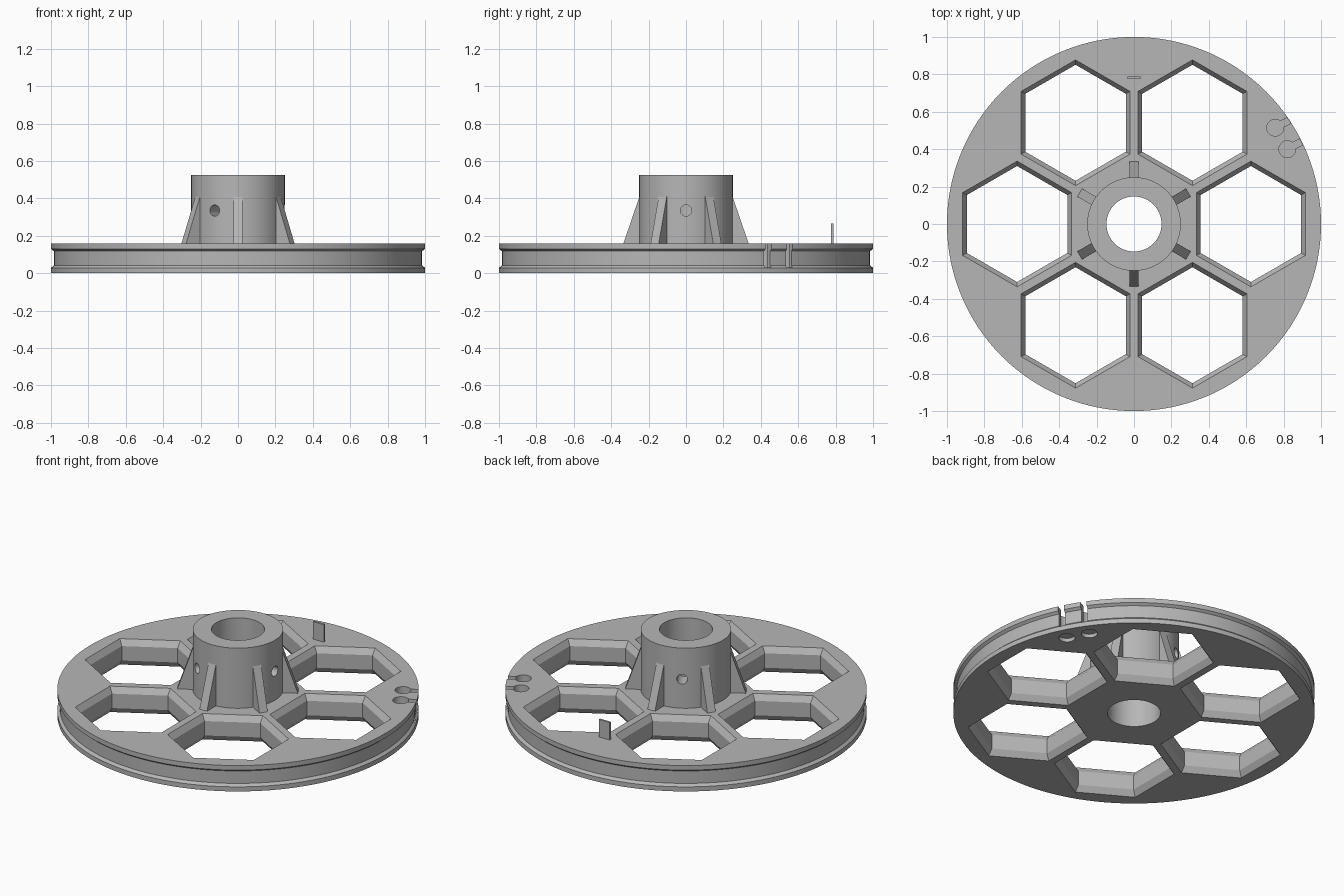
import bpy, bmesh
from math import cos, sin, pi, radians
from mathutils import Matrix, Vector

old = bpy.data.objects.get("Cube")
if old:
    bpy.data.objects.remove(old, do_unlink=True)

grey = bpy.data.materials.new("plain grey")
grey.use_nodes = True
grey.diffuse_color = (0.47, 0.47, 0.47, 1)
grey.node_tree.nodes["Principled BSDF"].inputs["Base Color"].default_value = grey.diffuse_color

TOP = 0.158       # wheel thickness
HUB_TOP = 0.525
HUB_R = 0.25


def finish(name, bm):
    bmesh.ops.recalc_face_normals(bm, faces=bm.faces)
    mesh = bpy.data.meshes.new(name)
    bm.to_mesh(mesh)
    bm.free()
    mesh.materials.append(grey)
    obj = bpy.data.objects.new(name, mesh)
    bpy.context.collection.objects.link(obj)
    return obj


def lathe(name, profile, sides, start=0.0, closed=True):
    """Turn an (r, z) profile about z; a solid profile gets end caps."""
    bm = bmesh.new()
    rings = []
    for r, z in profile:
        angles = [start + 2 * pi * i / sides for i in range(sides)]
        rings.append([bm.verts.new((r * cos(a), r * sin(a), z)) for a in angles])
    pairs = list(zip(rings, rings[1:]))
    if closed:
        pairs.append((rings[-1], rings[0]))
    else:
        bm.faces.new(rings[0])
        bm.faces.new(rings[-1])
    for low, high in pairs:
        for i in range(sides):
            j = (i + 1) % sides
            bm.faces.new((low[i], low[j], high[j], high[i]))
    return finish(name, bm)


def box(name, low, high):
    bm = bmesh.new()
    bmesh.ops.create_cube(bm, size=1)
    low, high = Vector(low), Vector(high)
    for v in bm.verts:
        v.co = [(a + b) / 2 + c * (b - a) for a, b, c in zip(low, high, v.co)]
    return finish(name, bm)


def activate(obj):
    bpy.ops.object.select_all(action='DESELECT')
    obj.select_set(True)
    bpy.context.view_layer.objects.active = obj


def cut(target, cutter, matrix):
    cutter.data.transform(matrix)
    cutter.hide_render = True
    mod = target.modifiers.new("cut", 'BOOLEAN')
    mod.operation, mod.solver, mod.object = 'DIFFERENCE', 'EXACT', cutter
    activate(target)
    bpy.ops.object.modifier_apply(modifier=mod.name)
    bpy.data.objects.remove(cutter, do_unlink=True)


def turn(degrees):
    return Matrix.Rotation(radians(degrees), 4, 'Z')


# Wheel with grooved rim, raised hub and through bore
wheel = lathe("grooved_wheel_and_hub", [
    (0.147, 0), (1, 0), (1, 0.028), (0.985, 0.042), (0.985, 0.118), (1, 0.13),
    (1, TOP), (HUB_R, TOP), (HUB_R, HUB_TOP), (0.147, HUB_TOP)], 128)

# Six hexagonal windows, chamfered on both faces
for k in range(6):
    chamfer, extra = 0.035, 0.02
    wide = 0.31 + 0.026 * (chamfer + extra) / chamfer
    window = lathe("window_cutter", [
        (wide, -extra), (0.31, chamfer), (0.31, TOP - chamfer), (wide, TOP + extra)],
        6, pi / 6, closed=False)
    cut(wheel, window, Matrix.Translation(turn(60 * k) @ Vector((0.625, 0, 0))))

# Three set-screw holes through the hub wall
for k in range(3):
    drill = lathe("screw_cutter", [(0.03, 0.1), (0.03, 0.3)], 32, closed=False)
    lay = Matrix.Rotation(pi / 2, 4, 'Y')
    cut(wheel, drill, turn(120 * k) @ Matrix.Translation((0, 0, 0.335)) @ lay)

# Two keyhole cord slots at the rim, with shallow pockets beneath
for x, y in ((0.755, 0.515), (0.82, 0.4)):
    place = Matrix.Translation((x, y, 0)) @ turn(28)
    cut(wheel, lathe("knot_cutter", [(0.045, 0.03), (0.045, 0.3)], 32, closed=False), place)
    cut(wheel, box("cord_cutter", (0, -0.018, 0.03), (0.3, 0.018, 0.3)), place)
    cut(wheel, lathe("pocket_cutter", [(0.045, -0.1), (0.045, 0.022)], 32, closed=False), place)

activate(wheel)
bpy.ops.object.shade_smooth_by_angle(angle=radians(25))

# Six tapered ribs bracing the hub
for k in range(6):
    bm = bmesh.new()
    outline = [(0.22, TOP - 0.005), (0.335, TOP - 0.005), (0.335, TOP), (0.249, 0.41), (0.22, 0.41)]
    face = bm.faces.new([bm.verts.new((r, -0.025, z)) for r, z in outline])
    side = bmesh.ops.extrude_face_region(bm, geom=[face])["geom"]
    moved = [g for g in side if isinstance(g, bmesh.types.BMVert)]
    bmesh.ops.translate(bm, verts=moved, vec=(0, 0.05, 0))
    finish("hub_rib_%d" % (k + 1), bm).data.transform(turn(30 + 60 * k))

# Thin upright marker tab
box("marker_tab", (-0.036, 0.776, TOP - 0.005), (0.036, 0.788, 0.265))
